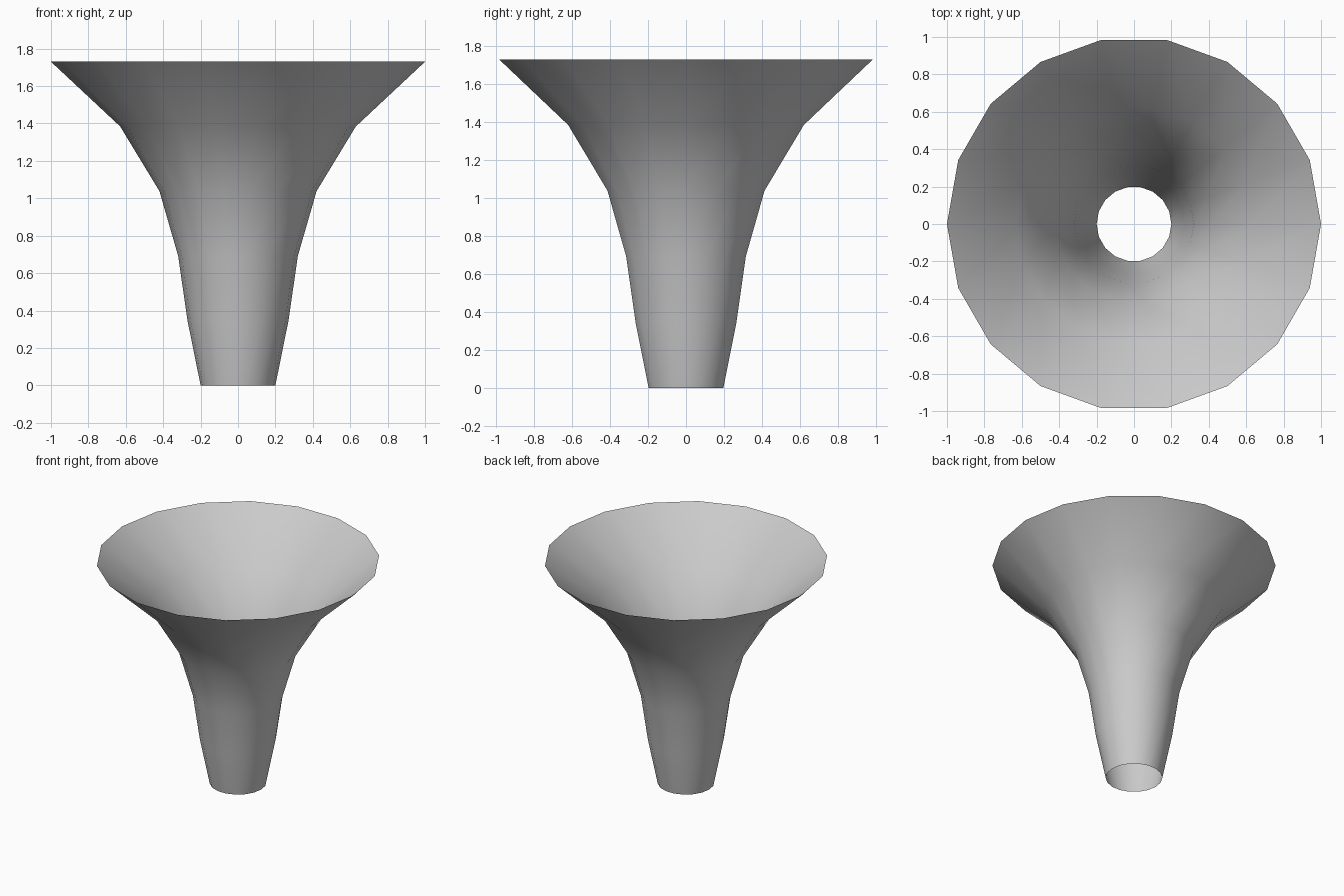
import bpy, bmesh, math

if "Cube" in bpy.data.objects:
    bpy.data.objects.remove(bpy.data.objects["Cube"])

SIDES = 18
HEIGHT = 1.73
RADII = [0.2, 0.27, 0.32, 0.42, 0.63, 1.0]  # evenly spaced rings, foot to rim

# Flared funnel: open single-walled sheet lofted through the rings
bm = bmesh.new()
rings = []
for i, r in enumerate(RADII):
    z = HEIGHT * i / (len(RADII) - 1)
    rings.append([bm.verts.new((r * math.cos(math.tau * k / SIDES),
                                r * math.sin(math.tau * k / SIDES), z))
                  for k in range(SIDES)])
for lower, upper in zip(rings, rings[1:]):
    for k in range(SIDES):
        n = (k + 1) % SIDES
        face = bm.faces.new((lower[k], lower[n], upper[n], upper[k]))
        face.smooth = True

mesh = bpy.data.meshes.new("flared_funnel")
bm.to_mesh(mesh)
bm.free()
funnel = bpy.data.objects.new("flared_funnel", mesh)
bpy.context.collection.objects.link(funnel)
